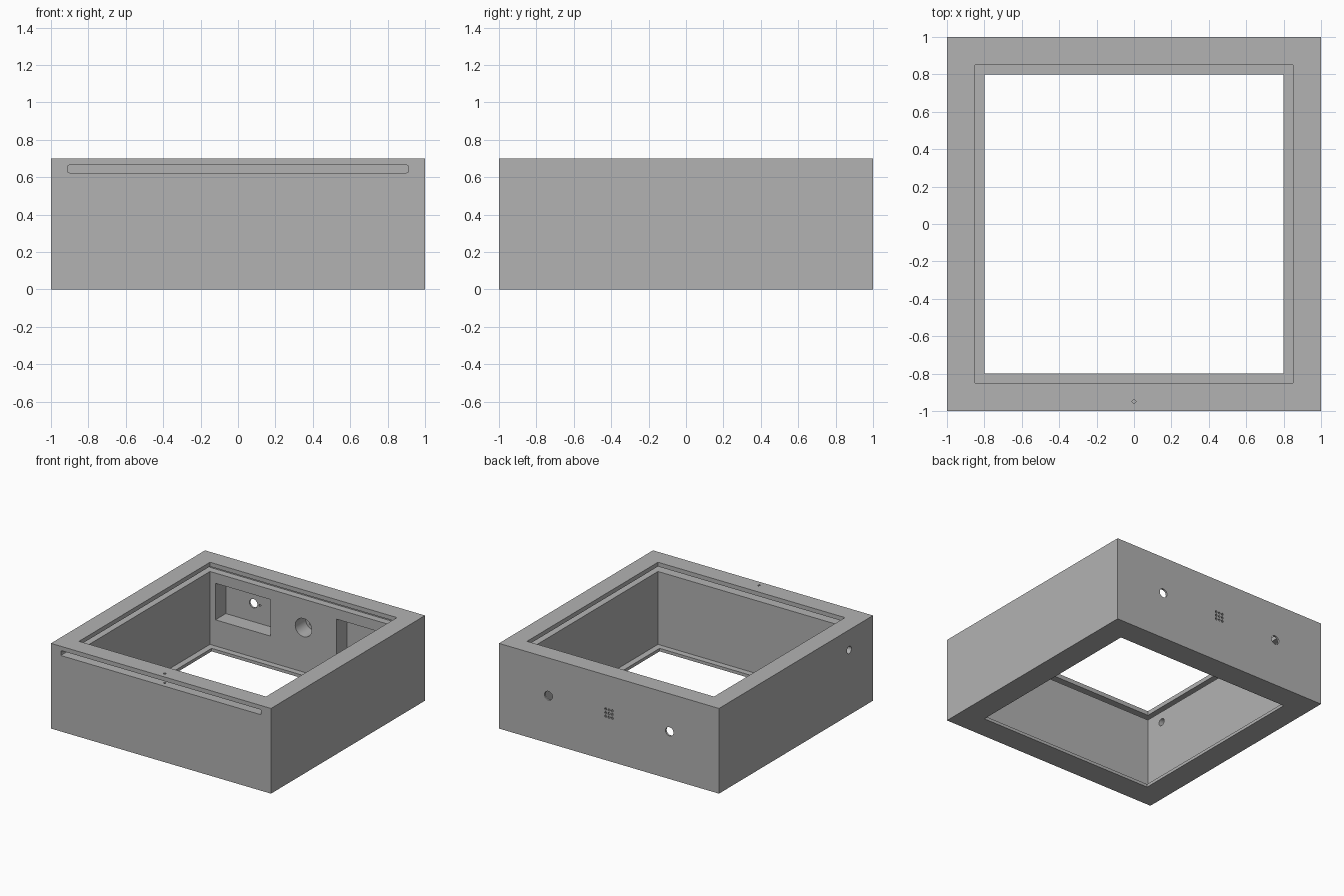
import bpy, bmesh, math
from mathutils import Matrix, Vector

default = bpy.data.objects.get("Cube")
if default:
    bpy.data.objects.remove(default, do_unlink=True)

grey = bpy.data.materials.new("plain_grey")
grey.use_nodes = True
colour = (0.448, 0.448, 0.448, 1)
grey.diffuse_color = colour
grey.node_tree.nodes["Principled BSDF"].inputs["Base Color"].default_value = colour


def finish(bm, name):
    mesh = bpy.data.meshes.new(name)
    bm.to_mesh(mesh)
    bm.free()
    mesh.materials.append(grey)
    obj = bpy.data.objects.new(name, mesh)
    bpy.context.collection.objects.link(obj)
    return obj


def box(name, low, high, round_y=0):
    low, high = Vector(low), Vector(high)
    size = high - low
    bm = bmesh.new()
    bmesh.ops.create_cube(bm, size=1, matrix=Matrix.Translation((low + high) / 2)
                          @ Matrix.Diagonal((*size, 1)))
    if round_y:
        edges = [e for e in bm.edges
                 if abs(e.verts[0].co.y - e.verts[1].co.y) > size.y / 2]
        bmesh.ops.bevel(bm, geom=edges, offset=round_y, segments=2,
                        profile=0.5, affect='EDGES')
    return finish(bm, name)


def rod(name, start, end, radius, sides):
    start, end = Vector(start), Vector(end)
    axis = end - start
    bm = bmesh.new()
    bmesh.ops.create_cone(bm, cap_ends=True, segments=sides, radius1=radius,
                          radius2=radius, depth=axis.length,
                          matrix=Matrix.Translation((start + end) / 2)
                          @ axis.to_track_quat('Z', 'Y').to_matrix().to_4x4())
    return finish(bm, name)


# Solid enclosure block
housing = box("housing", (-1, -1, 0), (1, 1, 0.70))
cutters = []

# Main cavity, leaving a thin lip around the smaller bottom opening
cutters.append(box("cavity_cutter", (-0.85, -0.85, 0.025), (0.85, 0.85, 0.8)))
cutters.append(box("floor_cutter", (-0.8, -0.8, -0.1), (0.8, 0.8, 0.1)))

# Slide-in panel slot, open at the front, and its locking pin hole
cutters.append(box("slot_cutter", (-0.91, -1.1, 0.624), (0.91, 0.91, 0.665), 0.008))
cutters.append(rod("pin_cutter", (0, -0.95, 0.57), (0, -0.95, 0.75), 0.012, 4))

# Rear wall pockets with a through hole and a small blind hole
mid = 0.39
for side in (-1, 1):
    x = side * 0.55
    cutters.append(box("pocket_cutter", (x - 0.25, 0.8, mid - 0.15),
                       (x + 0.25, 0.985, mid + 0.15)))
    cutters.append(rod("port_cutter", (x, 0.95, mid), (x, 1.1, mid), 0.036, 32))
    cutters.append(rod("locating_cutter", (x + 0.06, 0.95, mid),
                       (x + 0.06, 0.994, mid), 0.009, 8))

# Round centre recess behind a grille of small holes
cutters.append(rod("recess_cutter", (0, 0.8, mid), (0, 0.985, mid), 0.075, 32))
for i in (-1, 0, 1):
    for j in (-1, 0, 1):
        x, z = i * 0.03, mid + j * 0.03
        cutters.append(rod("grille_cutter", (x, 0.95, z), (x, 1.1, z), 0.01, 8))

# Cable hole through the side wall
cutters.append(rod("cable_cutter", (-1.1, -0.69, 0.535), (-0.8, -0.69, 0.535), 0.03, 32))

# Carve the block
bpy.context.view_layer.objects.active = housing
for cutter in cutters:
    cutter.hide_render = True
    mod = housing.modifiers.new(cutter.name, 'BOOLEAN')
    mod.operation = 'DIFFERENCE'
    mod.solver = 'EXACT'
    mod.object = cutter
    bpy.ops.object.modifier_apply(modifier=mod.name)
    bpy.data.objects.remove(cutter, do_unlink=True)

# Smooth the bores, keep box edges sharp
bpy.ops.object.select_all(action='DESELECT')
housing.select_set(True)
bpy.ops.object.shade_smooth_by_angle(angle=math.radians(30))
